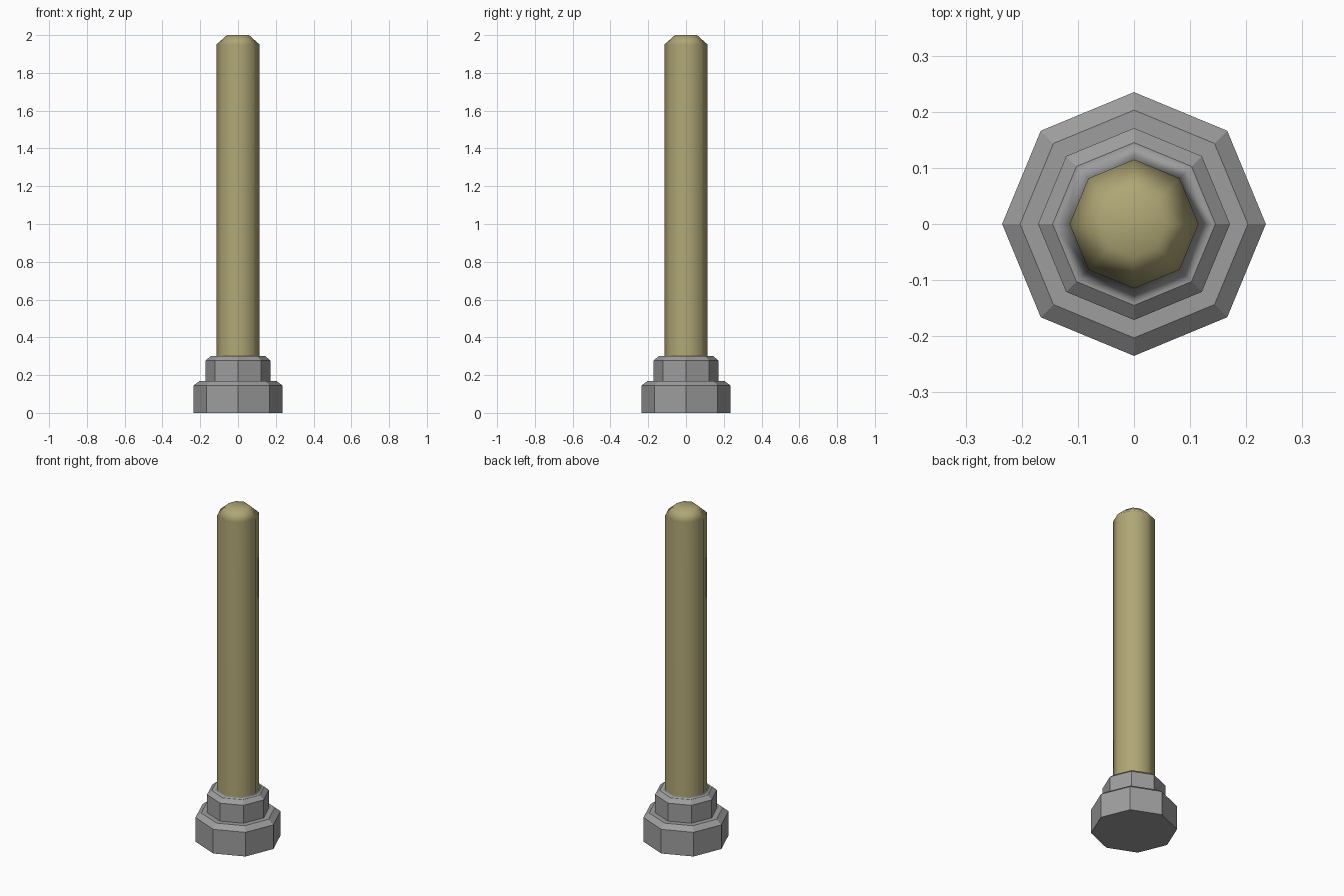
import bpy, bmesh, math

if "Cube" in bpy.data.objects:
    bpy.data.objects.remove(bpy.data.objects["Cube"])

SIDES = 8


def material(name, color):
    mat = bpy.data.materials.new(name)
    mat.diffuse_color = color
    mat.use_nodes = True
    mat.node_tree.nodes["Principled BSDF"].inputs["Base Color"].default_value = mat.diffuse_color
    return mat


def lathe(name, profile, mat, cap_bottom=True, cap_top=True, smooth=False):
    """Stack octagonal rings from (radius, height) pairs."""
    bm = bmesh.new()
    rings = []
    for r, z in profile:
        rings.append([bm.verts.new((r * math.cos(math.tau * i / SIDES),
                                    r * math.sin(math.tau * i / SIDES), z))
                      for i in range(SIDES)])
    for low, high in zip(rings, rings[1:]):
        for i in range(SIDES):
            j = (i + 1) % SIDES
            bm.faces.new((low[i], low[j], high[j], high[i]))
    if cap_bottom:
        bm.faces.new(rings[0][::-1])
    if cap_top:
        bm.faces.new(rings[-1])
    for f in bm.faces:
        f.smooth = smooth
    mesh = bpy.data.meshes.new(name)
    bm.to_mesh(mesh)
    bm.free()
    mesh.materials.append(mat)
    obj = bpy.data.objects.new(name, mesh)
    bpy.context.collection.objects.link(obj)
    return obj


grey = material("foot_grey", (0.34, 0.34, 0.34, 1))
olive = material("post_olive", (0.43, 0.385, 0.18, 1))

# Stepped foot: wide flange and narrower collar, both with bevelled top rims
lathe("base_flange", [(0.235, 0), (0.235, 0.145), (0.203, 0.17), (0.171, 0.17)],
      grey, cap_top=False)
lathe("base_collar", [(0.171, 0.17), (0.171, 0.278), (0.145, 0.30)],
      grey, cap_bottom=False, cap_top=False)

# Smooth post, with a grey seating ring flowing into its foot
post = lathe("post", [(0.145, 0.30), (0.115, 0.30), (0.115, 1.95), (0.058, 2.0)],
             olive, cap_bottom=False, smooth=True)
post.data.materials.append(grey)
for face in post.data.polygons:
    if face.center.z < 0.31:
        face.material_index = 1

# Area-weighted normals keep the long sides evenly shaded
weighted = post.modifiers.new("even_shading", 'WEIGHTED_NORMAL')
weighted.mode = 'FACE_AREA'
